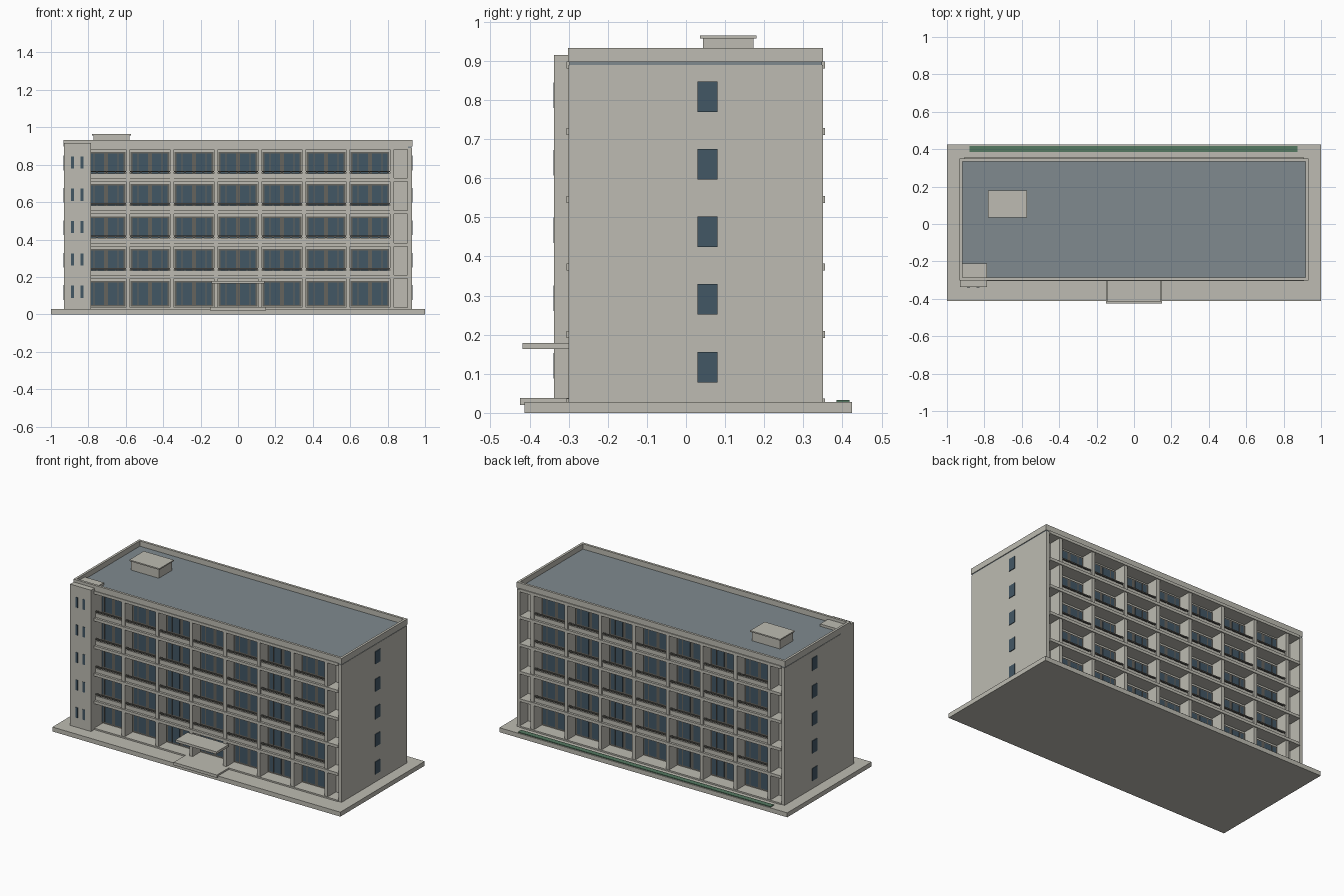
import bpy, bmesh

if "Cube" in bpy.data.objects:
    bpy.data.objects.remove(bpy.data.objects["Cube"])

def mat(name, r, g, b):
    m = bpy.data.materials.new(name)
    m.diffuse_color = (r, g, b, 1)
    m.use_nodes = True
    m.node_tree.nodes["Principled BSDF"].inputs["Base Color"].default_value = m.diffuse_color
    return m

WALL = mat("warm grey concrete", 0.51, 0.50, 0.445)
ROOF = mat("slate roof", 0.215, 0.255, 0.275)
GLASS = mat("blue glass", 0.055, 0.095, 0.13)
FRAME = mat("dark frame", 0.13, 0.125, 0.11)
HEDGE = mat("hedge green", 0.09, 0.19, 0.12)

def boxes(name, material, items):
    """One object from boxes given as (x0, x1, y0, y1, z0, z1)."""
    bm = bmesh.new()
    for x0, x1, y0, y1, z0, z1 in items:
        vs = [bm.verts.new((x, y, z)) for z in (z0, z1)
              for x, y in ((x0, y0), (x1, y0), (x1, y1), (x0, y1))]
        for f in ((3, 2, 1, 0), (4, 5, 6, 7), (0, 1, 5, 4),
                  (1, 2, 6, 5), (2, 3, 7, 6), (3, 0, 4, 7)):
            bm.faces.new([vs[i] for i in f])
    me = bpy.data.meshes.new(name)
    bm.to_mesh(me)
    bm.free()
    me.materials.append(material)
    ob = bpy.data.objects.new(name, me)
    bpy.context.collection.objects.link(ob)
    return ob

G, H, N = 0.028, 0.173, 5            # ground level, storey height, storeys
BAY = 0.235
COLS = [(i - 3.5) * BAY for i in range(8)]
FLOORS = [G + H * i for i in range(N)]
TOP = G + H * N
YF, YB = -0.30, 0.35                 # facade planes
REC = 0.08                           # balcony depth

# Site and main volume
boxes("base_slab", WALL, [(-1, 1, -0.413, 0.424, 0, G)])
boxes("core_walls", WALL, [(-0.915, 0.915, YF + REC, YB - REC, G, TOP - 0.003)])
boxes("end_walls", WALL, [(-0.93, -0.907, YF, YB, G, 0.89),
                          (0.907, 0.93, YF, YB, G, 0.89)])
boxes("roof_slab", ROOF, [(-0.928, 0.928, YF + 0.002, YB - 0.002, 0.89, 0.9)])
boxes("parapet", WALL, [
    (-0.932, 0.932, YF - 0.002, YF + 0.013, 0.897, 0.933),
    (-0.932, 0.932, YB - 0.015, YB, 0.897, 0.933),
    (-0.932, -0.917, YF + 0.013, YB - 0.015, 0.897, 0.933),
    (0.917, 0.932, YF + 0.013, YB - 0.015, 0.897, 0.933)])

# Both long facades: side is -1 for front, 1 for back
for side, label in ((-1, "front"), (1, "back")):
    edge = YF if side < 0 else YB

    def ys(a, b):
        """y range from depths a..b measured inward from the facade."""
        return tuple(sorted((edge - side * a, edge - side * b)))

    boxes(label + "_columns", WALL,
          [(x - 0.011, x + 0.011, *ys(0, REC + 0.005), G, 0.89) for x in COLS])
    slabs = [(-0.908, 0.908, *ys(-0.006, REC + 0.005), z - 0.010, z + 0.008)
             for z in FLOORS[1:] + [TOP - 0.003]]
    slabs.append((-0.908, 0.908, *ys(-0.005, REC + 0.005), G - 0.005, G + 0.009))
    boxes(label + "_floor_slabs", WALL, slabs)

    fronts, rails, frames, panes, bars = [], [], [], [], []
    for k, z in enumerate(FLOORS):
        for i in range(7):
            c = (i - 3) * BAY
            l, r = c - BAY / 2 + 0.011, c + BAY / 2 - 0.011
            # low balcony front with a dark handrail, upper storeys only
            if k:
                fronts.append((l, r, *ys(0.008, 0.016), z + 0.005, z + 0.034))
                rails.append((l, r, *ys(0.007, 0.017), z + 0.040, z + 0.047))
                for p in range(5):
                    x = l + 0.01 + p * (r - l - 0.02) / 4
                    rails.append((x - 0.002, x + 0.002, *ys(0.010, 0.014),
                                  z + 0.03, z + 0.042))
            # window frame, two panes and their thin glazing bars
            frames.append((l + 0.003, r - 0.003, *ys(REC - 0.006, REC + 0.002),
                           z + 0.014, z + 0.149))
            for s in (-1, 1):
                m = c + s * 0.052
                panes.append((m - 0.041, m + 0.041, *ys(REC - 0.008, REC),
                              z + 0.022, z + 0.141))
                m += s * 0.012
                bars.append((m - 0.003, m + 0.003, *ys(REC - 0.010, REC),
                             z + 0.022, z + 0.141))
    boxes(label + "_balcony_fronts", WALL, fronts)
    boxes(label + "_handrails", FRAME, rails)
    boxes(label + "_window_frames", FRAME, frames)
    boxes(label + "_window_panes", GLASS, panes)
    boxes(label + "_glazing_bars", FRAME, bars)

# Stair tower at the front left with narrow windows
boxes("stair_tower", WALL, [(-0.93, -0.785, -0.337, -0.21, G, 0.915)])
boxes("tower_windows", GLASS,
      [(x - 0.008, x + 0.008, -0.339, -0.333, z + 0.06, z + 0.125)
       for z in FLOORS for x in (-0.884, -0.835)])

# End wall windows
boxes("end_windows", GLASS,
      [(s * 0.93 - 0.004, s * 0.93 + 0.004, 0.03, 0.08, z + 0.05, z + 0.128)
       for z in FLOORS for s in (-1, 1)])

# Rooftop plant box with overhanging cap
boxes("roof_box", WALL, [(-0.772, -0.58, 0.043, 0.172, 0.895, 0.958)])
boxes("roof_box_cap", WALL, [(-0.78, -0.572, 0.036, 0.18, 0.957, 0.965)])

# Entrance step and canopy, hedge strip behind
boxes("entrance_step", WALL, [(-0.15, 0.15, -0.424, YF, 0.02, 0.038)])
boxes("entrance_canopy", WALL, [(-0.143, 0.143, -0.418, YF + 0.005, 0.164, 0.179)])
boxes("hedge_strip", HEDGE, [(-0.88, 0.875, 0.385, 0.418, 0.024, 0.033)])
